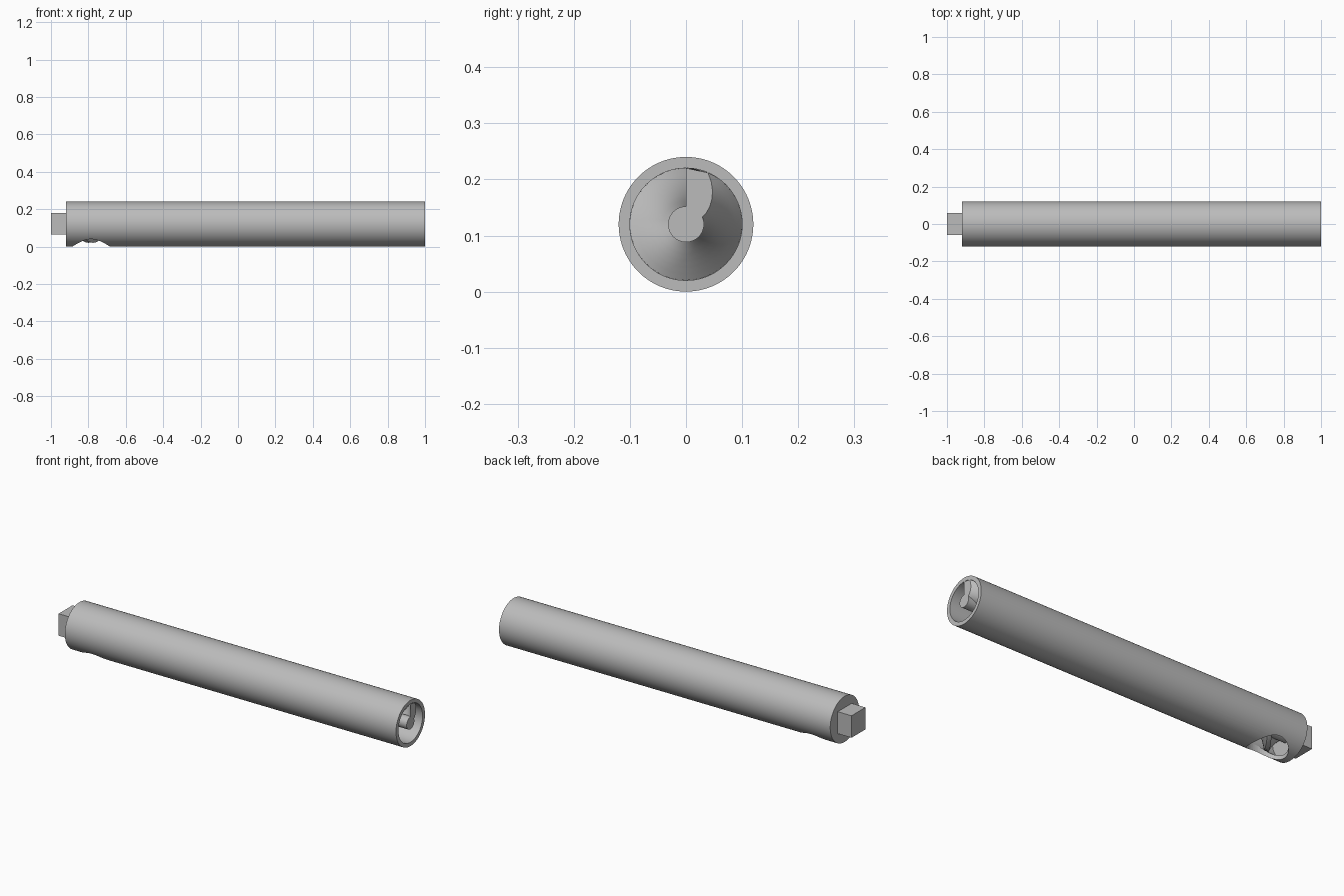
import bpy, bmesh, math
from mathutils import Vector

if "Cube" in bpy.data.objects:
    bpy.data.objects.remove(bpy.data.objects["Cube"])

grey = bpy.data.materials.new("plain_grey")
grey.use_nodes = True
COLOUR = (0.5, 0.5, 0.5, 1)
grey.diffuse_color = COLOUR
grey.node_tree.nodes["Principled BSDF"].inputs["Base Color"].default_value = COLOUR

AXIS_Z, OUTER, BORE, CORE = 0.12, 0.12, 0.1, 0.032
BACK, FLOOR, FRONT = -0.92, -0.9, 1.0
PITCH, STEPS = 0.4, 48


def make(name, bm, smooth=True):
    bmesh.ops.recalc_face_normals(bm, faces=bm.faces)
    mesh = bpy.data.meshes.new(name)
    bm.to_mesh(mesh)
    bm.free()
    obj = bpy.data.objects.new(name, mesh)
    bpy.context.collection.objects.link(obj)
    mesh.materials.append(grey)
    if smooth:
        bpy.ops.object.select_all(action='DESELECT')
        obj.select_set(True)
        bpy.context.view_layer.objects.active = obj
        bpy.ops.object.shade_smooth_by_angle(angle=math.radians(30))
    return obj


def point(x, r, turn):
    """Point around the long axis; turn is clockwise from the top seen from +x."""
    return Vector((x, r * math.sin(turn), AXIS_Z + r * math.cos(turn)))


def lathe(name, profile, segments=96):
    bm = bmesh.new()
    verts = [bm.verts.new(point(x, r, 0)) for x, r in profile]
    edges = [bm.edges.new(pair) for pair in zip(verts, verts[1:])]
    bmesh.ops.spin(bm, geom=verts + edges, cent=(0, 0, AXIS_Z), axis=(1, 0, 0),
                   angle=math.tau, steps=segments)
    bmesh.ops.remove_doubles(bm, verts=bm.verts, dist=1e-5)
    return make(name, bm)


# Tube closed at the drive end, open at the other
tube = lathe("tube", [(BACK, 0), (BACK, OUTER), (FRONT, OUTER),
                      (FRONT, BORE), (FLOOR, BORE), (FLOOR, 0)])

# Oval intake through the underside
bm = bmesh.new()
bmesh.ops.create_cone(bm, cap_ends=True, segments=64, radius1=1, radius2=1, depth=1)
bmesh.ops.scale(bm, vec=(0.1, 0.089, 0.13), verts=bm.verts)
bmesh.ops.translate(bm, vec=(-0.785, 0, 0.015), verts=bm.verts)
cutter = make("intake_cutter", bm, False)
cutter.hide_render = True
cutter.hide_set(True)
cut = tube.modifiers.new("intake", 'BOOLEAN')
cut.operation = 'DIFFERENCE'
cut.solver = 'EXACT'
cut.object = cutter
bpy.context.view_layer.objects.active = tube
bpy.ops.object.modifier_apply(modifier=cut.name)
bpy.data.objects.remove(cutter)

# Central shaft of the screw
lathe("screw_shaft", [(FLOOR, 0), (FLOOR, CORE), (FRONT, CORE), (FRONT, 0)], 48)

# Screw blade: thick at the root, thin at the tip
bm = bmesh.new()
rows = 6
radii = [CORE - 0.002 + (BORE - CORE + 0.002) * i / rows for i in range(rows + 1)]
count = round((FRONT - FLOOR) / PITCH * STEPS)
rings = []
for s in range(count + 1):
    x = FRONT + (FLOOR - FRONT) * s / count
    start = math.tau * (FRONT - x) / PITCH
    flat = [point(x, r, start) for r in radii]
    slope = [point(x, r, start + math.radians(68 - 45 * i / rows))
             for i, r in enumerate(radii)]
    rings.append([bm.verts.new(p) for p in flat + slope[::-1]])
for a, b in zip(rings, rings[1:]):
    for i in range(len(a)):
        j = (i + 1) % len(a)
        bm.faces.new((a[i], a[j], b[j], b[i]))
bm.faces.new(rings[0])
bm.faces.new(rings[-1][::-1])
make("screw_blade", bm)

# Square drive stub
bm = bmesh.new()
bmesh.ops.create_cube(bm, size=1)
bmesh.ops.scale(bm, vec=(0.09, 0.115, 0.115), verts=bm.verts)
bmesh.ops.translate(bm, vec=(-0.955, 0, AXIS_Z + 0.003), verts=bm.verts)
make("square_drive", bm, False)
